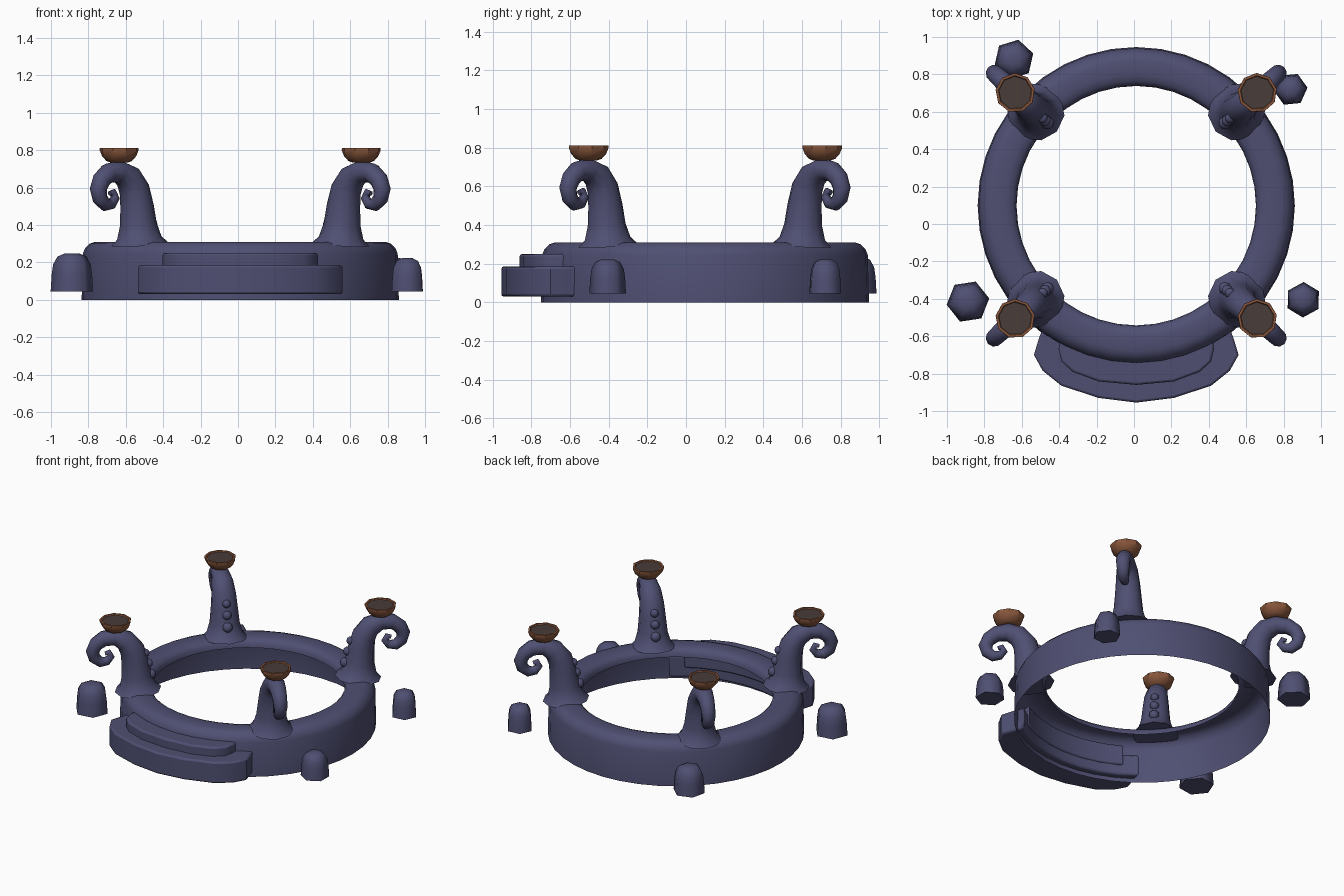
import bpy, bmesh, math
from mathutils import Vector

if "Cube" in bpy.data.objects:
    bpy.data.objects.remove(bpy.data.objects["Cube"])

CX, CY = 0.012, 0.098   # centre of the ring


def material(name, rgb):
    m = bpy.data.materials.new(name)
    m.diffuse_color = (*rgb, 1)
    m.use_nodes = True
    m.node_tree.nodes["Principled BSDF"].inputs["Base Color"].default_value = m.diffuse_color
    return m


STONE = material("slate_purple", (0.078, 0.078, 0.17))
BROWN = material("copper_brown", (0.25, 0.095, 0.045))
DARK = material("dark_ash", (0.065, 0.045, 0.042))


def finish(name, bm, mats, angle=40, fix=True):
    if fix:
        bmesh.ops.recalc_face_normals(bm, faces=bm.faces[:])
    me = bpy.data.meshes.new(name)
    bm.to_mesh(me)
    bm.free()
    ob = bpy.data.objects.new(name, me)
    bpy.context.collection.objects.link(ob)
    for m in mats:
        me.materials.append(m)
    bpy.ops.object.select_all(action='DESELECT')
    ob.select_set(True)
    bpy.context.view_layer.objects.active = ob
    bpy.ops.object.shade_smooth_by_angle(angle=math.radians(angle))
    return ob


def bridge(bm, rings):
    faces = []
    for a, b in zip(rings, rings[1:]):
        n = len(a)
        faces.append([bm.faces.new((a[i], a[(i + 1) % n], b[(i + 1) % n], b[i])) for i in range(n)])
    return faces


def lathe(bm, profile, n, x, y, turn=0.0):
    """Rings of n vertices from (radius, z) pairs."""
    rings = [[bm.verts.new((x + r * math.cos(turn + 2 * math.pi * i / n),
                            y + r * math.sin(turn + 2 * math.pi * i / n), z))
              for i in range(n)] for r, z in profile]
    return rings, bridge(bm, rings)


# Ring wall: hollow shell, open underneath, with rounded shoulders
bm = bmesh.new()
lathe(bm, [(0.848, 0), (0.842, 0.245), (0.83, 0.275), (0.805, 0.30), (0.775, 0.31),
           (0.70, 0.31), (0.665, 0.30), (0.645, 0.28), (0.64, 0.25)], 40, CX, CY)
finish("ring_wall", bm, [STONE], 50, fix=False)


# Curved front steps: half outline mirrored, backed by an arc inside the wall
def step(name, half, r_back, z0, z1):
    bm = bmesh.new()
    outline = [(-x, y) for x, y in reversed(half[1:])] + half
    a = math.asin(half[-1][0] / r_back)
    for i in range(9):
        t = a - 2 * a * i / 8
        outline.append((r_back * math.sin(t), CY - r_back * math.cos(t)))
    base = bm.faces.new([bm.verts.new((CX + x, y, z0)) for x, y in outline])
    up = bmesh.ops.extrude_face_region(bm, geom=[base])
    verts = [v for v in up["geom"] if isinstance(v, bmesh.types.BMVert)]
    bmesh.ops.translate(bm, verts=verts, vec=(0, 0, z1 - z0))
    ob = finish(name, bm, [STONE], 40)
    bev = ob.modifiers.new("soft_edges", 'BEVEL')
    bev.width, bev.segments, bev.limit_method = 0.012, 2, 'ANGLE'
    bev.angle_limit = math.radians(50)


step("lower_step", [(0, -0.955), (0.2, -0.93), (0.4, -0.865), (0.5, -0.785),
                    (0.547, -0.70), (0.52, -0.61), (0.5, -0.56)], 0.80, 0.03, 0.185)
step("upper_step", [(0, -0.86), (0.2, -0.842), (0.34, -0.79), (0.40, -0.735),
                    (0.415, -0.67), (0.41, -0.61)], 0.79, 0.10, 0.25)

# Tentacle path: (distance from ring centre, height, thickness)
PATH = [(0.735, 0.295, 0.155), (0.738, 0.33, 0.12), (0.745, 0.40, 0.10), (0.755, 0.50, 0.09),
        (0.775, 0.59, 0.082), (0.82, 0.655, 0.073), (0.89, 0.687, 0.06), (0.965, 0.677, 0.053),
        (1.015, 0.64, 0.049), (1.038, 0.59, 0.046), (1.025, 0.54, 0.041), (0.985, 0.508, 0.036),
        (0.942, 0.513, 0.03), (0.915, 0.545, 0.025), (0.93, 0.575, 0.02), (0.955, 0.568, 0.013)]


def tentacle(name, ang):
    out = Vector((math.cos(ang), math.sin(ang), 0))
    side = Vector((-math.sin(ang), math.cos(ang), 0))
    up = Vector((0, 0, 1))
    centre = Vector((CX, CY, 0))
    bm = bmesh.new()
    rings = []
    for i, (s, z, r) in enumerate(PATH):
        p, q = PATH[max(i - 1, 0)], PATH[min(i + 1, len(PATH) - 1)]
        tan = Vector((q[0] - p[0], q[1] - p[1])).normalized()
        nor = out * tan.y - up * tan.x
        c = centre + out * s + up * z
        rings.append([bm.verts.new(c + (nor * math.cos(k * math.pi / 5) + side * math.sin(k * math.pi / 5)) * r)
                      for k in range(10)])
    bridge(bm, rings)
    bm.faces.new(rings[0])
    bm.faces.new(rings[-1])
    finish(name, bm, [STONE], 60)
    # Suckers on the inward face
    bm = bmesh.new()
    for s, z, r in ((0.648, 0.40, 0.034), (0.666, 0.48, 0.031), (0.685, 0.555, 0.028)):
        new = bmesh.ops.create_uvsphere(bm, u_segments=10, v_segments=6, radius=r)["verts"]
        bmesh.ops.translate(bm, verts=new, vec=centre + out * s + up * z)
    finish(name + "_suckers", bm, [STONE], 60)


# Bowl with a dark filling on top of each tentacle
def bowl(name, x, y):
    bm = bmesh.new()
    rings, _ = lathe(bm, [(0.045, 0.733), (0.07, 0.742), (0.093, 0.768), (0.106, 0.80),
                          (0.105, 0.81), (0.092, 0.81), (0.088, 0.803)], 9, x, y, 0.2)
    bm.faces.new(rings[0])
    fill = bm.faces.new(rings[-1])
    fill.material_index = 1
    finish(name, bm, [BROWN, DARK], 35)


for label, sx, sy in (("front_left", -1, -1), ("front_right", 1, -1),
                      ("back_left", -1, 1), ("back_right", 1, 1)):
    ang = math.atan2(sy * 0.682, sx * 0.731)
    tentacle(label + "_tentacle", ang)
    bowl(label + "_bowl", CX + 0.885 * math.cos(ang), CY + 0.885 * math.sin(ang))

# Loose rounded boulders around the ring
for label, x, y, r, z1, turn in (("front_left", -0.888, -0.415, 0.115, 0.247, 0.15),
                                 ("front_right", 0.905, -0.405, 0.095, 0.222, 0.5),
                                 ("back_left", -0.642, 0.88, 0.108, 0.235, 0.3),
                                 ("back_right", 0.838, 0.72, 0.09, 0.222, 0.1)):
    bm = bmesh.new()
    h = z1 - 0.045
    rings, _ = lathe(bm, [(r, 0.045), (r * 0.95, 0.045 + h * 0.45), (r * 0.88, 0.045 + h * 0.72),
                          (r * 0.68, 0.045 + h * 0.92), (r * 0.35, z1)], 6, x, y, turn)
    bm.faces.new(rings[0])
    bm.faces.new(rings[-1])
    finish(label + "_boulder", bm, [STONE], 62)
